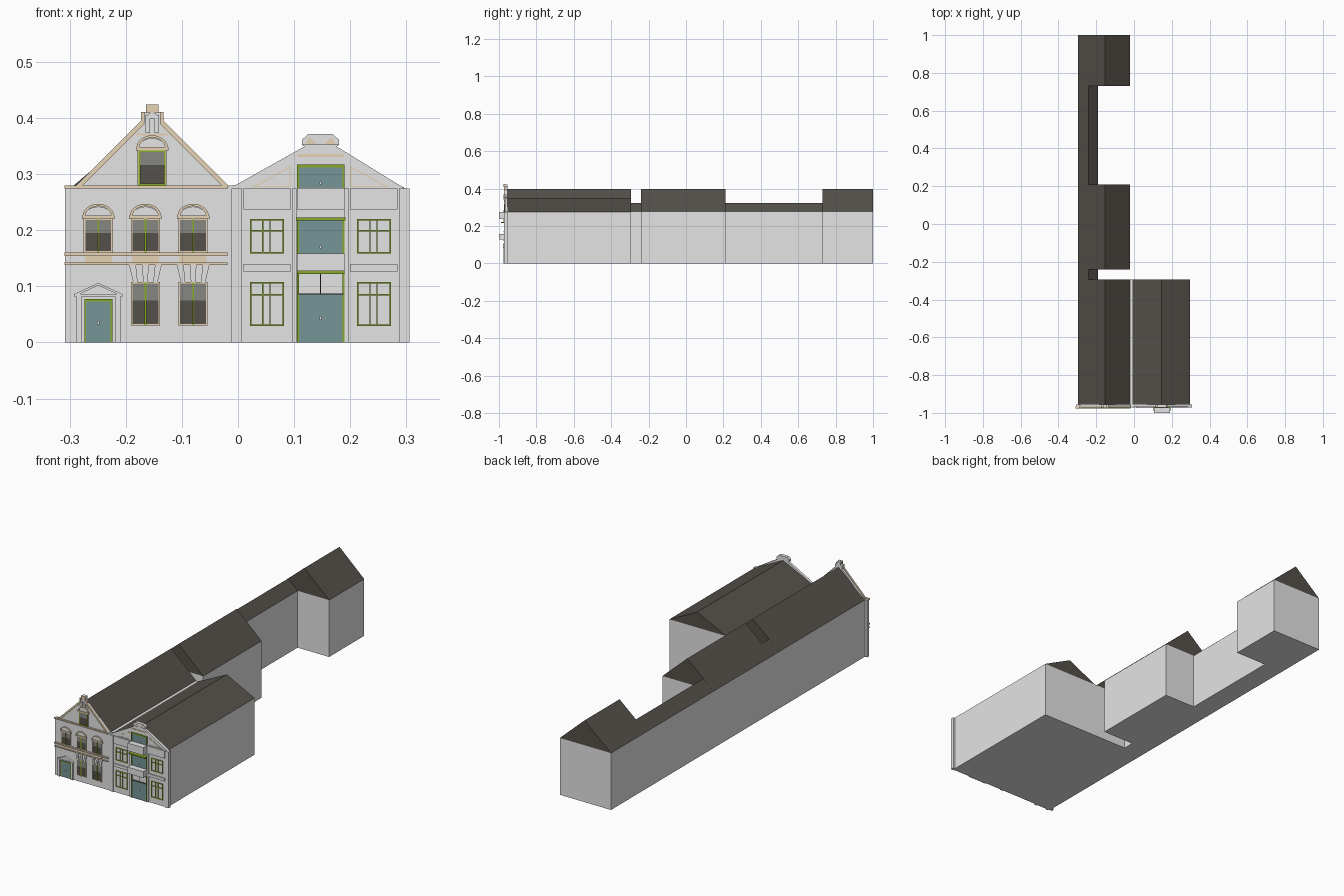
import bpy, bmesh, math

if "Cube" in bpy.data.objects:
    bpy.data.objects.remove(bpy.data.objects["Cube"])

def material(name, r, g, b):
    m = bpy.data.materials.new(name)
    m.diffuse_color = (r, g, b, 1)
    m.use_nodes = True
    m.node_tree.nodes["Principled BSDF"].inputs["Base Color"].default_value = m.diffuse_color
    return m

WALL = material("pale grey wall", .78, .78, .78)
ROOF = material("dark roof tile", .09, .08, .068)
GLASS = material("dark glass", .09, .08, .068)
PANE = material("grey upper pane", .24, .24, .225)
TAN = material("sand trim", .82, .67, .47)
TEAL = material("teal door", .18, .30, .31)
GREEN = material("green frame", .25, .40, .02)
F = -0.968          # front plane of both facades
BACK = -0.955

def part(name, mat, prisms, axis='y'):
    """One object made of extruded profiles: (points, start, end)."""
    bm = bmesh.new()
    for pts, a, b in prisms:
        def co(p, d):
            return (p[0], d, p[1]) if axis == 'y' else (p[0], p[1], d)
        lo = [bm.verts.new(co(p, a)) for p in pts]
        hi = [bm.verts.new(co(p, b)) for p in pts]
        n = len(pts)
        bm.faces.new(lo)
        bm.faces.new(hi[::-1])
        for i in range(n):
            j = (i + 1) % n
            bm.faces.new((lo[j], lo[i], hi[i], hi[j]))
    bmesh.ops.recalc_face_normals(bm, faces=bm.faces)
    me = bpy.data.meshes.new(name)
    bm.to_mesh(me)
    bm.free()
    me.materials.append(mat)
    ob = bpy.data.objects.new(name, me)
    bpy.context.collection.objects.link(ob)
    return ob

def rect(x0, x1, z0, z1):
    return [(x0, z0), (x1, z0), (x1, z1), (x0, z1)]

def plate(pts, d):
    return (pts, F - d, F + .002)

def bar(x0, x1, z0, z1, d):
    return plate(rect(x0, x1, z0, z1), d)

def frame(x0, x1, z0, z1, w, d):
    return [bar(x0, x0 + w, z0, z1, d), bar(x1 - w, x1, z0, z1, d),
            bar(x0 + w, x1 - w, z0, z0 + w, d), bar(x0 + w, x1 - w, z1 - w, z1, d)]

def line(p, q, w, d):
    """Sloping strip between two points, of width w below the line."""
    L = math.hypot(q[0] - p[0], q[1] - p[1])
    nx, nz = (q[1] - p[1]) / L * w, -(q[0] - p[0]) / L * w
    return plate([p, q, (q[0] + nx, q[1] + nz), (p[0] + nx, p[1] + nz)], d)

def arc(cx, z, rx, rz, n=12):
    return [(cx + rx * math.cos(math.pi * i / n), z + rz * math.sin(math.pi * i / n))
            for i in range(n + 1)]

# --- Building bodies
XL, XR, XK = -.296, -.02, -.19
part("long_wing_walls", WALL, [([(XL, BACK), (XR, BACK), (XR, -.295), (XK, -.295), (XK, -.24),
     (XR, -.24), (XR, .21), (XK, .21), (XK, .73), (XR, .73), (XR, 1), (XL, 1)], 0, .277)], 'z')
part("right_house_walls", WALL, [(rect(-.02, .296, BACK, -.295), 0, .276)], 'z')

# --- Roofs
tall = [(XL, .277), (XR, .277), (-.153, .398)]
low = [(XL, .277), (XK, .277), (-.241, .323)]
part("long_wing_roofs", ROOF, [(tall, a, b) for a, b in ((BACK, -.295), (-.24, .21), (.73, 1))])
part("link_roofs", ROOF, [(low, a, b) for a, b in ((-.295, -.24), (.21, .73))])
part("right_house_roof", ROOF, [([(-.008, .276), (.296, .276), (.146, .351)], BACK, -.295)])

# --- Left facade
C = -.153
half = [(.134, .277), (.019, .392), (.019, .409), (.010, .411), (.010, .423)]
gable = [(C - x, z) for x, z in half] + [(C + x, z) for x, z in half[::-1]]
part("left_facade", WALL, [([(-.308, 0), (-.308, .277)] + gable + [(0, .277), (0, 0)], F, BACK)])
part("left_cornices", TAN, [bar(-.309, -.019, .274, .280, .008), bar(-.309, -.019, .154, .160, .008),
                            bar(-.309, -.019, .138, .142, .006)])
rake = []
for s in (1, -1):
    w = .008 * s
    rake.append(line((C - .136 * s, .279), (C - .019 * s, .396), w, .006))
    rake.append(bar(*sorted((C - .020 * s, C - .014 * s)), .392, .411, .006))
rake += [bar(C - .011, C + .011, .409, .424, .007), bar(C - .029, C + .029, .369, .372, .002)]
part("left_gable_trim", TAN, rake)
part("gable_top_ornament", WALL, [bar(C - .012, C - .004, .373, .405, .005),
                                  bar(C + .004, C + .012, .373, .405, .005),
                                  plate(arc(C, .398, .012, .011), .006)])

# Left sash windows: centre x, bottom, top, has arch
sashes = [(x, .160, .220, True) for x in (-.249, -.165, -.080)]
sashes += [(x, .030, .107, False) for x in (-.165, -.080)] + [(C, .280, .342, True)]
glass, pane, green, tan, tympana, keys = [], [], [], [], [], []
for cx, z0, z1, arched in sashes:
    h = .024
    zm = z0 + (z1 - z0) * .58
    glass.append(bar(cx - h, cx + h, z0, zm, .002))
    pane.append(bar(cx - h, cx + h, zm, z1, .003))
    tan += frame(cx - h - .002, cx + h + .002, z0, z1 + .001, .003, .004)
    if z0 < .2:
        green.append(bar(cx - .0015, cx + .0015, z0, z1, .005))
    else:
        green += frame(cx - h, cx + h, z0, z1, .003, .005)
    if arched:
        tympana.append(plate(arc(cx, z1 + .004, .024, .018), .003))
        outer, inner = arc(cx, z1 + .005, .028, .022), arc(cx, z1 + .005, .023, .018)
        tan.append(plate(outer + inner[::-1], .007))
        tan.append(bar(cx - .029, cx + .029, z1, z1 + .006, .007))
        if z0 < .2:
            tan.append(bar(cx - h, cx + h, .142, .154, .002))
    else:
        # fan of three tapering stones above the window
        for k in (-1, 0, 1):
            b, t = cx + k * .018, cx + k * .023
            keys.append(plate([(b - .004, z1 + .001), (b + .004, z1 + .001),
                               (t + .006, .138), (t - .006, .138)], .005))
part("left_window_glass", GLASS, glass)
part("left_window_upper_panes", PANE, pane)
part("left_window_bars", GREEN, green)
part("left_window_trim", TAN, tan)
part("window_arch_infill", WALL, tympana)
part("window_key_stones", WALL, keys)

# Left entrance with columns and pediment
D = -.249
part("left_door", TEAL, [bar(D - .022, D + .022, 0, .073, .002)])
part("left_door_frame", GREEN, [bar(D - .025, D + .025, .073, .077, .003),
     bar(D - .025, D - .022, 0, .073, .003), bar(D + .022, D + .025, 0, .073, .003)])
cols = [bar(D + s * .035 - .005, D + s * .035 + .005, 0, .082, .008) for s in (-1, 1)]
cols += [bar(D - .043, D + .043, .082, .086, .010),
         plate([(D - .036, .086), (D + .036, .086), (D, .102)], .006),
         line((D - .043, .086), (D, .106), .004, .010), line((D, .106), (D + .043, .086), .004, .010)]
part("left_porch", WALL, cols)

# --- Right facade
M = .147
part("right_facade", WALL, [([(0, 0), (-.018, 0), (-.018, .279), (-.003, .281), (.118, .349), (.114, .352),
     (.114, .361), (.125, .371), (.169, .371), (.180, .361), (.180, .352), (.176, .349),
     (.298, .274), (.306, .274), (.306, 0)], F, BACK)])
part("right_gable_cap", WALL, [plate([(.114, .352), (.180, .352), (.180, .361), (.169, .371),
     (.125, .371), (.114, .361)], .004)])
rt = [bar(M - .041, M + .041, .330, .336, .002)]
for s in (-1, 1):
    a, b, c = (M + s * .121, .277), (M + s * .053, .277), (M + s * .053, .314)
    rt += [line(a, c, .002 * -s, .002), bar(*sorted((b[0], b[0] + s * .002)), .277, .314, .002),
           bar(*sorted((a[0], b[0])), .277, .279, .002)]
    rt.append(plate([(M + s * .027, .353), (M + s * .006, .353), (M + s * .020, .366)], .005))
part("right_gable_trim", TAN, rt)

# Side bays: raised panels and green window frames, mirrored about the hoist bay
panels, frames = [], []
for s in (-1, 1):
    def sx(a, b):
        return sorted((M + s * a, M + s * b))
    panels += [bar(*sx(.053, .137), .237, .274, .005), bar(*sx(.053, .137), .126, .140, .005),
               bar(*sx(.043, .051), 0, .274, .005), bar(*sx(.140, .159), 0, .274, .004)]
    x0, x1 = sx(.065, .126)
    for z0, z1, zt in ((.158, .220, .199), (.029, .108, .085)):
        frames += frame(x0, x1, z0, z1, .003, .004)
        frames.append(bar(x0, x1, zt - .0015, zt + .0015, .003))
        for k in (.023, .036):
            frames.append(bar(x0 + k - .001, x0 + k + .001, z0, z1, .0035))
part("right_bay_panels", WALL, panels)
part("right_window_frames", GREEN, frames)

# Hoist bay: stacked doors, balconies and green lintels
x0, x1 = .105, .190
part("hoist_doors", TEAL, [bar(x0, x1, 0, .086, .004), bar(x0, x1, .158, .218, .004),
                           bar(x0, x1, .275, .315, .004)])
df = [bar(x0, x1, .122, .127, .010), bar(x0 - .002, x1 + .002, .217, .223, .022),
      bar(x0, x1, .312, .317, .006)]
for z0, z1 in ((0, .127), (.158, .220), (.275, .316)):
    df += [bar(x0, x0 + .004, z0, z1, .006), bar(x1 - .004, x1, z0, z1, .006)]
part("hoist_door_frames", GREEN, df)
part("fanlight_bars", GLASS, [bar(x0, x1, .0855, .087, .007), bar(M - .0007, M + .0007, .087, .122, .003)])
part("balconies", WALL, [bar(x0, x1, .237, .275, .032), bar(x0, x1, .127, .158, .032)])
part("door_knobs", WALL, [bar(M - .002, M + .002, z - .003, z + .003, .008) for z in (.043, .170, .284)]
     + [bar(D - .002, D + .002, .032, .038, .006)])
